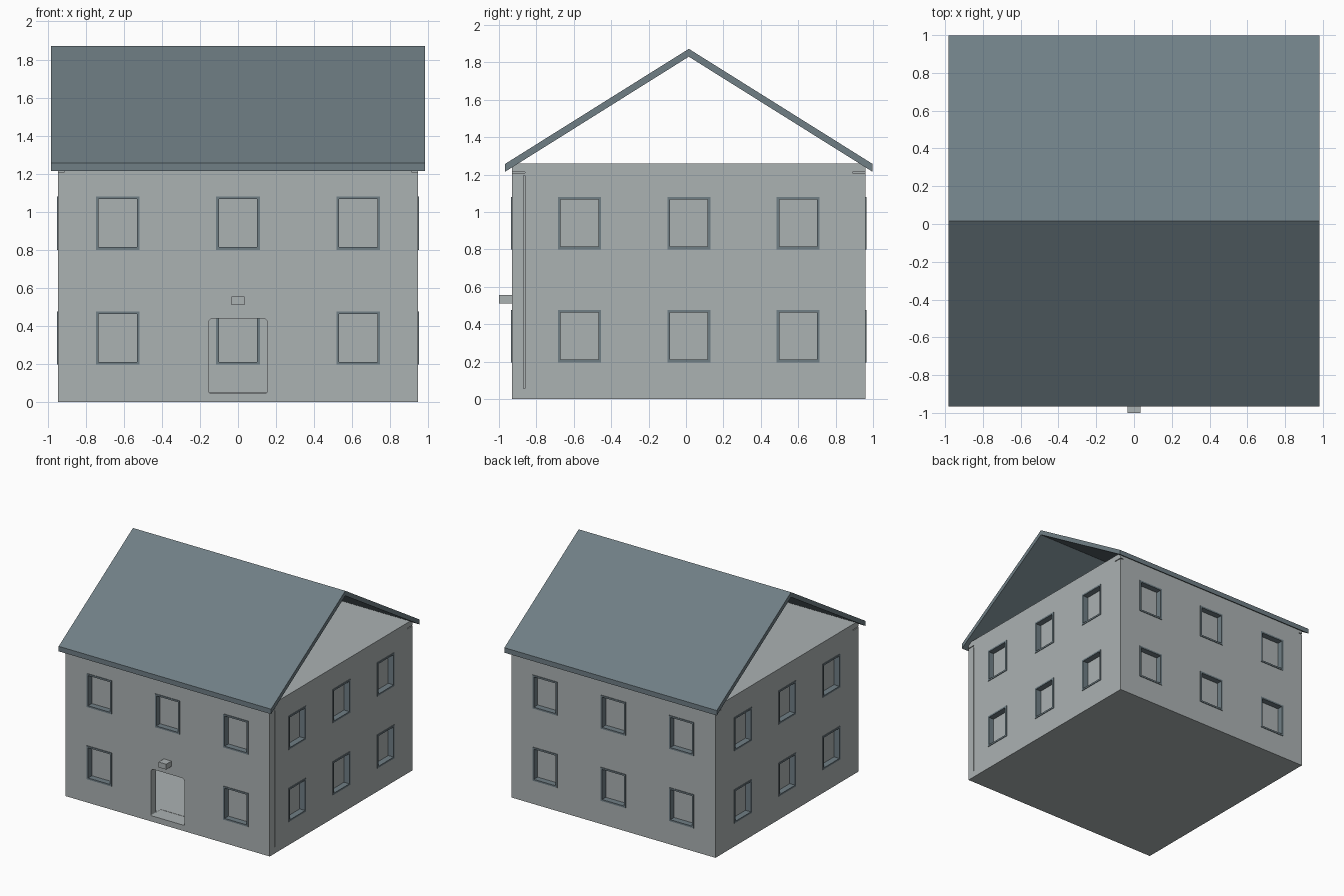
import bpy, bmesh, math
from mathutils import Matrix, Vector

if "Cube" in bpy.data.objects:
    bpy.data.objects.remove(bpy.data.objects["Cube"])

CY = 0.015            # house centre in y
HALF = 0.945          # half width of the square plan
WALL = 0.065          # wall thickness
TOP = 1.26


def material(name, rgb):
    m = bpy.data.materials.new(name)
    m.diffuse_color = (*rgb, 1)
    m.use_nodes = True
    m.node_tree.nodes["Principled BSDF"].inputs["Base Color"].default_value = m.diffuse_color
    return m


PALE = material("pale grey plaster", (0.41, 0.445, 0.45))
SLATE = material("slate blue grey", (0.16, 0.21, 0.235))


def box(bm, lo, hi, mat=Matrix()):
    lo, hi = Vector(lo), Vector(hi)
    size = hi - lo
    bmesh.ops.create_cube(bm, size=1, matrix=mat @ Matrix.Translation((lo + hi) / 2)
                          @ Matrix.Diagonal((*size, 1)))


def prism(bm, points, direction):
    """Extrude a closed planar profile along a vector."""
    face = bm.faces.new([bm.verts.new(p) for p in points])
    new = bmesh.ops.extrude_face_region(bm, geom=[face])["geom"]
    bmesh.ops.translate(bm, vec=direction,
                        verts=[v for v in new if isinstance(v, bmesh.types.BMVert)])
    if not face.is_valid:
        return
    if len(face.edges[0].link_faces) < 2:
        bm.faces.ensure_lookup_table()


def ring(bm, hw, hh, t, front, back, mat):
    """Rectangular frame: outer and inner loops bridged all round."""
    loops = []
    for inset, y in ((0, front), (t, front), (t, back), (0, back)):
        w, h = hw - inset, hh - inset
        loops.append([bm.verts.new(mat @ Vector((sx * w, y, sz * h)))
                      for sx, sz in ((-1, -1), (1, -1), (1, 1), (-1, 1))])
    for i in range(4):
        a, b = loops[i], loops[(i + 1) % 4]
        for k in range(4):
            n = (k + 1) % 4
            bm.faces.new((a[k], a[n], b[n], b[k]))


def make(name, bm, mat):
    bmesh.ops.recalc_face_normals(bm, faces=bm.faces)
    me = bpy.data.meshes.new(name)
    bm.to_mesh(me)
    bm.free()
    me.materials.append(mat)
    ob = bpy.data.objects.new(name, me)
    bpy.context.collection.objects.link(ob)
    return ob


def cut(target, cutter):
    cutter.hide_render = True
    mod = target.modifiers.new("cut", 'BOOLEAN')
    mod.operation, mod.solver, mod.object = 'DIFFERENCE', 'EXACT', cutter
    bpy.context.view_layer.objects.active = target
    bpy.ops.object.modifier_apply(modifier=mod.name)
    bpy.data.objects.remove(cutter)


# Local wall frames: x along the wall, -y outward
SIDES = [("front", 0, 0.632), ("right", 90, 0.585), ("back", 180, 0.632), ("left", 270, 0.585)]
HW, HH, T = 0.115, 0.14, 0.014


def windows(side):
    name, angle, step = side
    base = (Matrix.Translation((0, CY, 0)) @ Matrix.Rotation(math.radians(angle), 4, 'Z')
            @ Matrix.Translation((0, -HALF, 0)))
    for z in (0.336, 0.94):
        for i in (-1, 0, 1):
            if name == "front" and i == 0 and z < 0.5:
                continue          # doorway sits here
            yield base @ Matrix.Translation((i * step, 0, z))


# Hollow house body
bm = bmesh.new()
box(bm, (-HALF, CY - HALF, 0), (HALF, CY + HALF, TOP))
body = make("house_walls", bm, PALE)

bm = bmesh.new()
inner = HALF - WALL
box(bm, (-inner, CY - inner, 0.05), (inner, CY + inner, 1.2))
cut(body, make("room_cutter", bm, PALE))

# Window openings and round-cornered doorway
bm = bmesh.new()
for side in SIDES:
    for m in windows(side):
        box(bm, (-HW + 0.006, -0.05, -HH + 0.006), (HW - 0.006, 0.1, HH - 0.006), m)
door = []
for cx, cz, start, r in ((0.13, 0.415, 0, 0.025), (-0.13, 0.415, 90, 0.025),
                         (-0.147, 0.056, 180, 0.008), (0.147, 0.056, 270, 0.008)):
    for k in range(4):
        a = math.radians(start + 30 * k)
        door.append((cx + r * math.cos(a), -1.0, cz + r * math.sin(a)))
prism(bm, door, (0, 0.2, 0))

# Narrow joints in the side walls
for s in (-1, 1):
    x0, x1 = sorted((s * (HALF - 0.03), s * (HALF + 0.02)))
    box(bm, (x0, -0.868, 0.055), (x1, -0.862, 1.195))
    for y0, y1 in ((-0.95, -0.86), (0.89, 0.98)):
        box(bm, (x0, y0, 1.207), (x1, y1, 1.214))
bmesh.ops.recalc_face_normals(bm, faces=bm.faces)
cut(body, make("opening_cutter", bm, PALE))

# Window frames and recessed panes, one set per wall
for side in SIDES:
    frames, panes = bmesh.new(), bmesh.new()
    for m in windows(side):
        ring(frames, HW, HH, T, -0.005, WALL + 0.005, m)
        box(panes, (-HW + 0.01, 0.045, -HH + 0.01), (HW - 0.01, 0.058, HH - 0.01), m)
    make(side[0] + "_window_frames", frames, SLATE)
    make(side[0] + "_window_panes", panes, PALE)

# Gable roof, open at both ends
bm = bmesh.new()
Y, RX = 0.982, 0.983
profile = [(-Y, 1.215), (-Y, 1.257), (0, 1.872), (Y, 1.257), (Y, 1.215), (0, 1.83)]
prism(bm, [(-RX, CY + y, z) for y, z in profile], (2 * RX, 0, 0))
make("roof", bm, SLATE)

# Small lamp over the door
bm = bmesh.new()
box(bm, (-0.035, -1.0, 0.51), (0.035, -0.925, 0.555))
make("door_lamp", bm, PALE)
